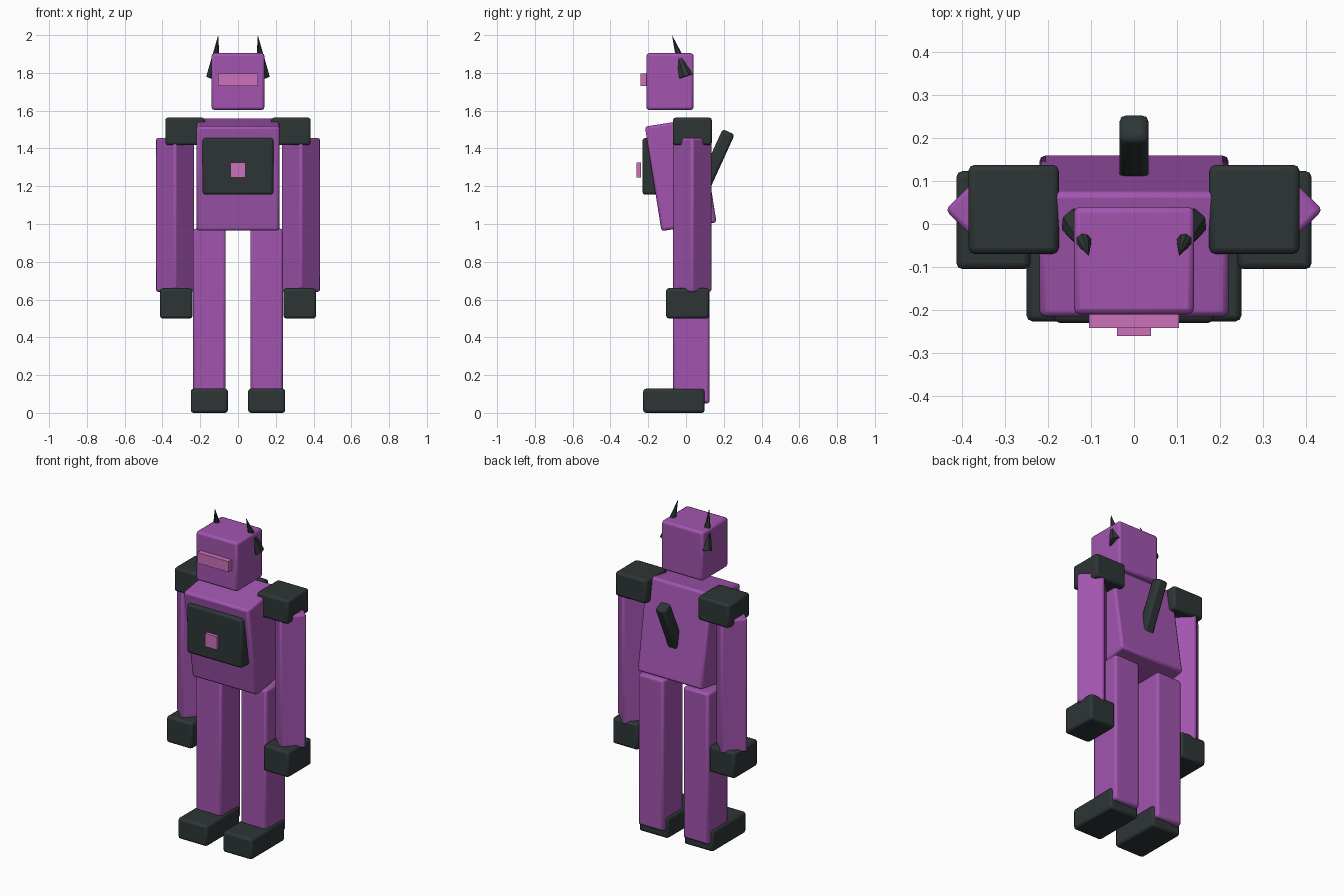
import bpy
from math import radians
from mathutils import Vector

cube = bpy.data.objects.get("Cube")
if cube:
    bpy.data.objects.remove(cube, do_unlink=True)


def make_material(name, rgb):
    mat = bpy.data.materials.new(name)
    mat.use_nodes = True
    mat.diffuse_color = (*rgb, 1)
    mat.node_tree.nodes["Principled BSDF"].inputs["Base Color"].default_value = (*rgb, 1)
    return mat


PURPLE = make_material("purple", (0.36, 0.09, 0.43))
DARK = make_material("charcoal", (0.027, 0.036, 0.036))
PINK = make_material("pink", (0.6, 0.165, 0.49))


def finish(obj, name, mat):
    obj.name = name
    obj.data.name = name
    obj.data.materials.append(mat)
    return obj


def block(name, mat, center, size, bevel=0.014, rotation=(0, 0, 0)):
    """Box with softly rounded edges; rotation in degrees."""
    bpy.ops.mesh.primitive_cube_add(size=1)
    obj = finish(bpy.context.object, name, mat)
    for v in obj.data.vertices:
        v.co = Vector(a * b for a, b in zip(v.co, size))
    obj.location = center
    obj.rotation_euler = [radians(a) for a in rotation]
    if bevel:
        mod = obj.modifiers.new("rounded_edges", "BEVEL")
        mod.width = bevel
        mod.segments = 2
        bpy.ops.object.shade_smooth_by_angle(angle=radians(30))
    return obj


def horn(name, base, tip, radius):
    """Slim faceted cone from base to tip."""
    base, tip = Vector(base), Vector(tip)
    axis = tip - base
    bpy.ops.mesh.primitive_cone_add(vertices=8, radius1=radius, radius2=0, depth=axis.length)
    obj = finish(bpy.context.object, name, DARK)
    obj.location = (base + tip) / 2
    obj.rotation_euler = axis.to_track_quat("Z", "Y").to_euler()
    return obj


# Head and visor
block("head", PURPLE, (0, -0.085, 1.754), (0.28, 0.25, 0.3))
block("visor", PINK, (0, -0.222, 1.763), (0.21, 0.04, 0.065), 0)

# Leaning torso, chest plate and emblem
block("torso", PURPLE, (0, -0.028, 1.262), (0.44, 0.295, 0.56), 0.014, (9, 0, 0))
block("chest_plate", DARK, (0, -0.165, 1.305), (0.374, 0.13, 0.3))
block("chest_emblem", PINK, (0, -0.25, 1.285), (0.08, 0.022, 0.08), 0)

# Slanted handle on the back
block("back_handle", DARK, (0, 0.143, 1.306), (0.068, 0.07, 0.4), 0.015, (-24.5, 0, 0))

# Paired parts
for side, s in (("left", 1), ("right", -1)):
    horn(side + "_horn", (s * 0.13, 0, 1.78), (s * 0.105, -0.074, 2.0), 0.04)
    block(side + "_shoulder", DARK, (s * 0.28, 0.034, 1.49), (0.21, 0.207, 0.146))
    block(side + "_arm", PURPLE, (s * 0.333, 0.033, 1.048), (0.15, 0.15, 0.816), 0.012, (0, 0, 45))
    block(side + "_hand", DARK, (s * 0.327, 0.009, 0.58), (0.172, 0.228, 0.16))
    block(side + "_leg", PURPLE, (s * 0.152, 0.028, 0.513), (0.172, 0.195, 0.925))
    block(side + "_foot", DARK, (s * 0.152, -0.064, 0.064), (0.196, 0.325, 0.128))
